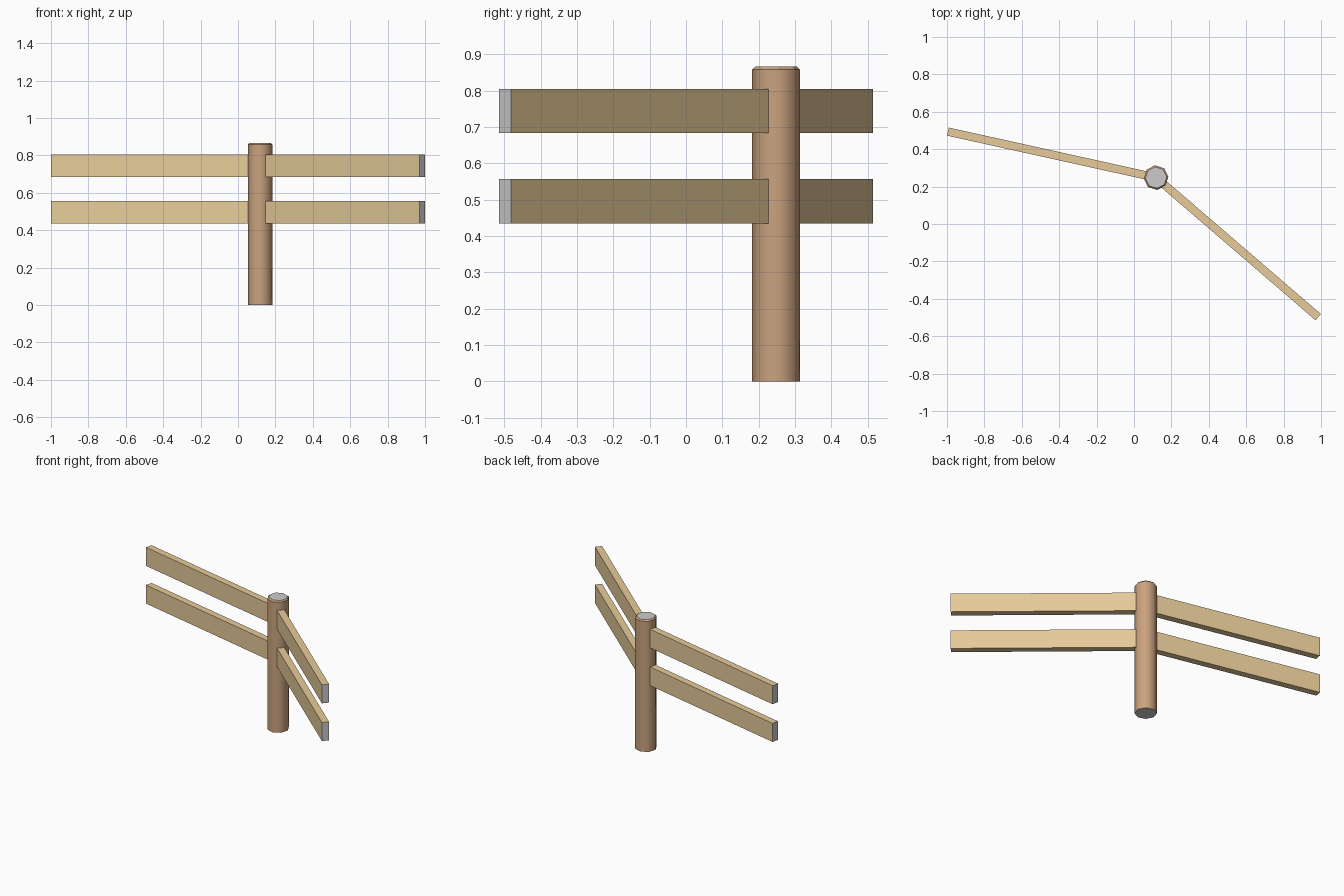
import bpy, bmesh, math
from mathutils import Vector, Matrix

cube = bpy.data.objects.get("Cube")
if cube:
    bpy.data.objects.remove(cube, do_unlink=True)


def material(name, rgb):
    mat = bpy.data.materials.new(name)
    mat.use_nodes = True
    mat.diffuse_color = (*rgb, 1)
    mat.node_tree.nodes["Principled BSDF"].inputs["Base Color"].default_value = (*rgb, 1)
    return mat


bark = material("brown wood", (0.59, 0.365, 0.21))
plank = material("tan wood", (0.8, 0.6, 0.32))
cut_end = material("grey cut end", (0.6, 0.6, 0.6))


def finish(name, bm, side_mat, axis):
    """Make the object; faces pointing along the axis become grey cut ends."""
    bm.normal_update()
    for f in bm.faces:
        f.material_index = int(abs(f.normal.dot(axis)) > 0.99)
    mesh = bpy.data.meshes.new(name)
    bm.to_mesh(mesh)
    bm.free()
    mesh.materials.append(side_mat)
    mesh.materials.append(cut_end)
    obj = bpy.data.objects.new(name, mesh)
    bpy.context.collection.objects.link(obj)
    return obj


POST = Vector((0.118, 0.248, 0))
POST_RADIUS, POST_HEIGHT = 0.066, 0.866

# Eight-sided post with a small chamfer around its top
bm = bmesh.new()
place = Matrix.Translation(POST + Vector((0, 0, POST_HEIGHT / 2))) @ Matrix.Rotation(math.radians(5), 4, "Z")
bmesh.ops.create_cone(bm, cap_ends=True, segments=8, radius1=POST_RADIUS,
                      radius2=POST_RADIUS, depth=POST_HEIGHT, matrix=place)
rim = [e for e in bm.edges if all(v.co.z > POST_HEIGHT - 0.01 for v in e.verts)]
bmesh.ops.bevel(bm, geom=rim, offset=0.008, segments=1, affect="EDGES")
post = finish("post", bm, bark, Vector((0, 0, 1)))
bpy.context.view_layer.objects.active = post
post.select_set(True)
bpy.ops.object.shade_smooth_by_angle(angle=math.radians(50))
# keep the chamfer and caps flat
for p in post.data.polygons:
    p.use_smooth = abs(p.normal.z) < 0.1


# Two rails on each side, running out from inside the post
def rail(name, end, z):
    start = Vector((POST.x, POST.y, z))
    end = Vector((*end, z))
    along = (end - start).normalized()
    turn = Matrix.Rotation(math.atan2(along.y, along.x), 4, "Z")
    size = Matrix.Diagonal(((end - start).length, 0.044, 0.122, 1))
    bm = bmesh.new()
    bmesh.ops.create_cube(bm, size=1, matrix=Matrix.Translation((start + end) / 2) @ turn @ size)
    finish(name, bm, plank, along)


for level, z in (("lower", 0.496), ("upper", 0.744)):
    rail(level + "_right_rail", (-0.995, 0.494), z)
    rail(level + "_left_rail", (0.985, -0.498), z)
